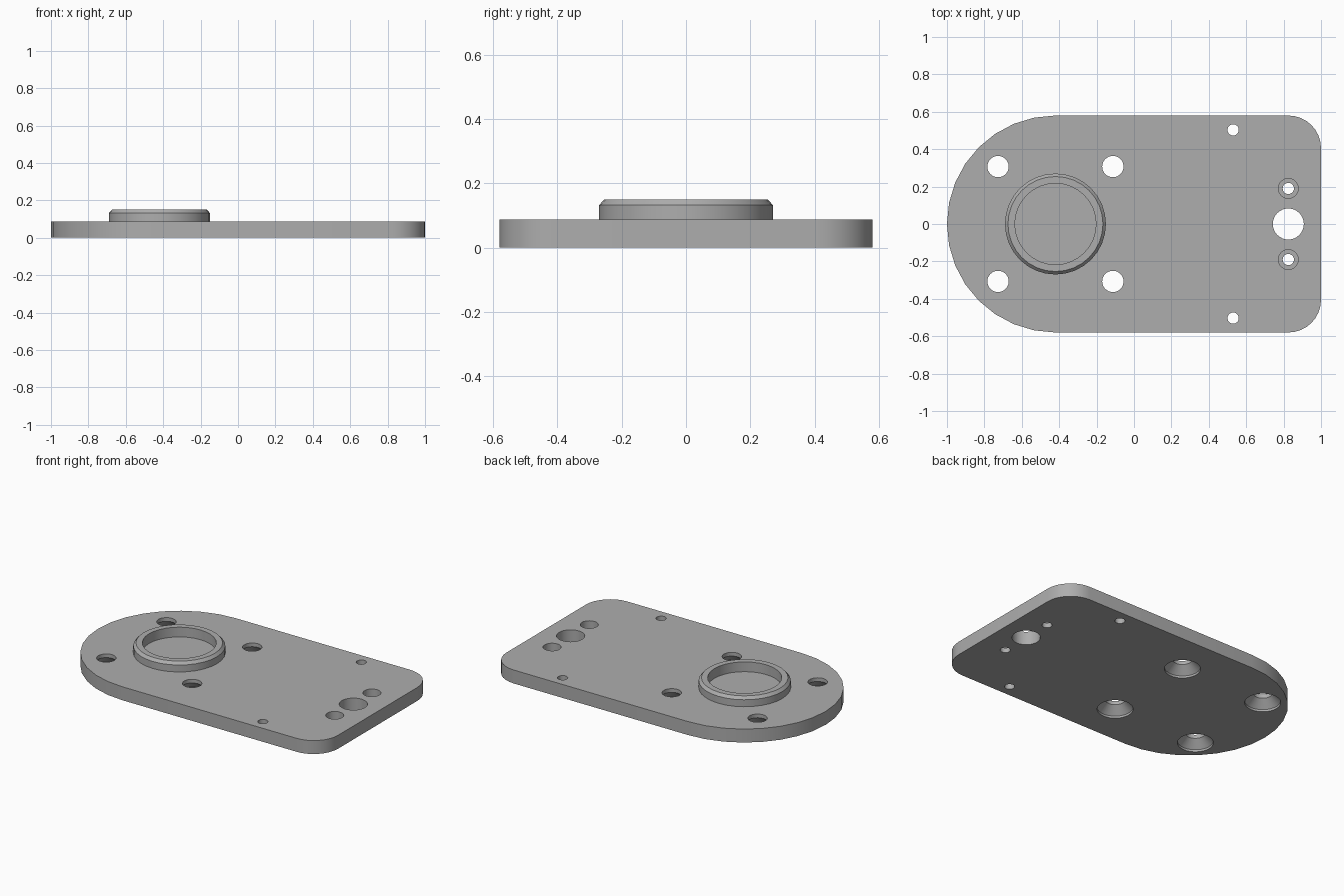
import bpy, bmesh
from math import pi, cos, sin, radians

cube = bpy.data.objects.get("Cube")
if cube:
    bpy.data.objects.remove(cube, do_unlink=True)

TOP = 0.087        # plate thickness
BOSS_X = -0.42     # centre of the rounded end and the boss
HALF = 0.58        # half width of the plate
CORNER = 0.175     # corner radius at the square end
SEGS = 32

steel = bpy.data.materials.new("plain grey")
steel.use_nodes = True
grey = (0.42, 0.42, 0.42, 1)
steel.diffuse_color = grey
steel.node_tree.nodes["Principled BSDF"].inputs["Base Color"].default_value = grey


def make_object(name, bm):
    bmesh.ops.recalc_face_normals(bm, faces=bm.faces)
    mesh = bpy.data.meshes.new(name)
    bm.to_mesh(mesh)
    bm.free()
    mesh.materials.append(steel)
    obj = bpy.data.objects.new(name, mesh)
    bpy.context.collection.objects.link(obj)
    return obj


def select(obj):
    bpy.ops.object.select_all(action="DESELECT")
    obj.select_set(True)
    bpy.context.view_layer.objects.active = obj


def arc(cx, cy, r, start, end, steps):
    angles = [radians(start + (end - start) * i / steps) for i in range(steps + 1)]
    return [(cx + r * cos(a), cy + r * sin(a)) for a in angles]


def lathe(bm, x, y, profile, closed=False):
    """Revolve (radius, z) points; cap the ends unless the profile is closed."""
    rings = [[bm.verts.new((x + r * cos(2 * pi * i / SEGS), y + r * sin(2 * pi * i / SEGS), z))
              for i in range(SEGS)] for r, z in profile]
    pairs = list(zip(rings, rings[1:]))
    if closed:
        pairs.append((rings[-1], rings[0]))
    else:
        bm.faces.new(rings[0])
        bm.faces.new(rings[-1])
    for a, b in pairs:
        for i in range(SEGS):
            j = (i + 1) % SEGS
            bm.faces.new((a[i], a[j], b[j], b[i]))


# Plate outline: half-round end and two rounded corners
outline = arc(BOSS_X, 0, HALF, 90, 270, SEGS // 2)
outline += arc(1 - CORNER, CORNER - HALF, CORNER, -90, 0, SEGS // 4)
outline += arc(1 - CORNER, HALF - CORNER, CORNER, 0, 90, SEGS // 4)
bm = bmesh.new()
base = bm.faces.new([bm.verts.new((x, y, 0)) for x, y in outline])
solid = bmesh.ops.extrude_face_region(bm, geom=[base], use_keep_orig=True)
for v in solid["geom"]:
    if isinstance(v, bmesh.types.BMVert):
        v.co.z = TOP
plate = make_object("mounting_plate", bm)

# Hole shapes, from below the plate to above it
LOW, HIGH = -0.05, TOP + 0.05
bm = bmesh.new()
countersink = [(0.106, LOW), (0.106, 0.014), (0.057, 0.063), (0.057, HIGH)]
counterbore = [(0.03, LOW), (0.03, 0.032), (0.053, 0.032), (0.053, HIGH)]
lathe(bm, 0.825, 0, [(0.083, LOW), (0.083, HIGH)])
for side in (-1, 1):
    for dx in (-0.307, 0.307):
        lathe(bm, BOSS_X + dx, side * 0.307, countersink)
    lathe(bm, 0.825, side * 0.19, counterbore)
    lathe(bm, 0.53, side * 0.503, [(0.03, LOW), (0.03, HIGH)])
cutter = make_object("hole_cutter", bm)
cutter.hide_render = True

# Cut the holes
cut = plate.modifiers.new("holes", "BOOLEAN")
cut.operation = "DIFFERENCE"
cut.solver = "EXACT"
cut.object = cutter
select(plate)
bpy.ops.object.modifier_apply(modifier=cut.name)
bpy.data.objects.remove(cutter, do_unlink=True)

# Raised locating ring with a chamfered rim
bm = bmesh.new()
lathe(bm, BOSS_X, 0, [(0.27, TOP - 0.01), (0.27, 0.132), (0.254, 0.15),
                      (0.217, 0.15), (0.217, TOP - 0.01)], closed=True)
ring = make_object("locating_ring", bm)

for obj in (plate, ring):
    select(obj)
    bpy.ops.object.shade_smooth_by_angle(angle=radians(30))
